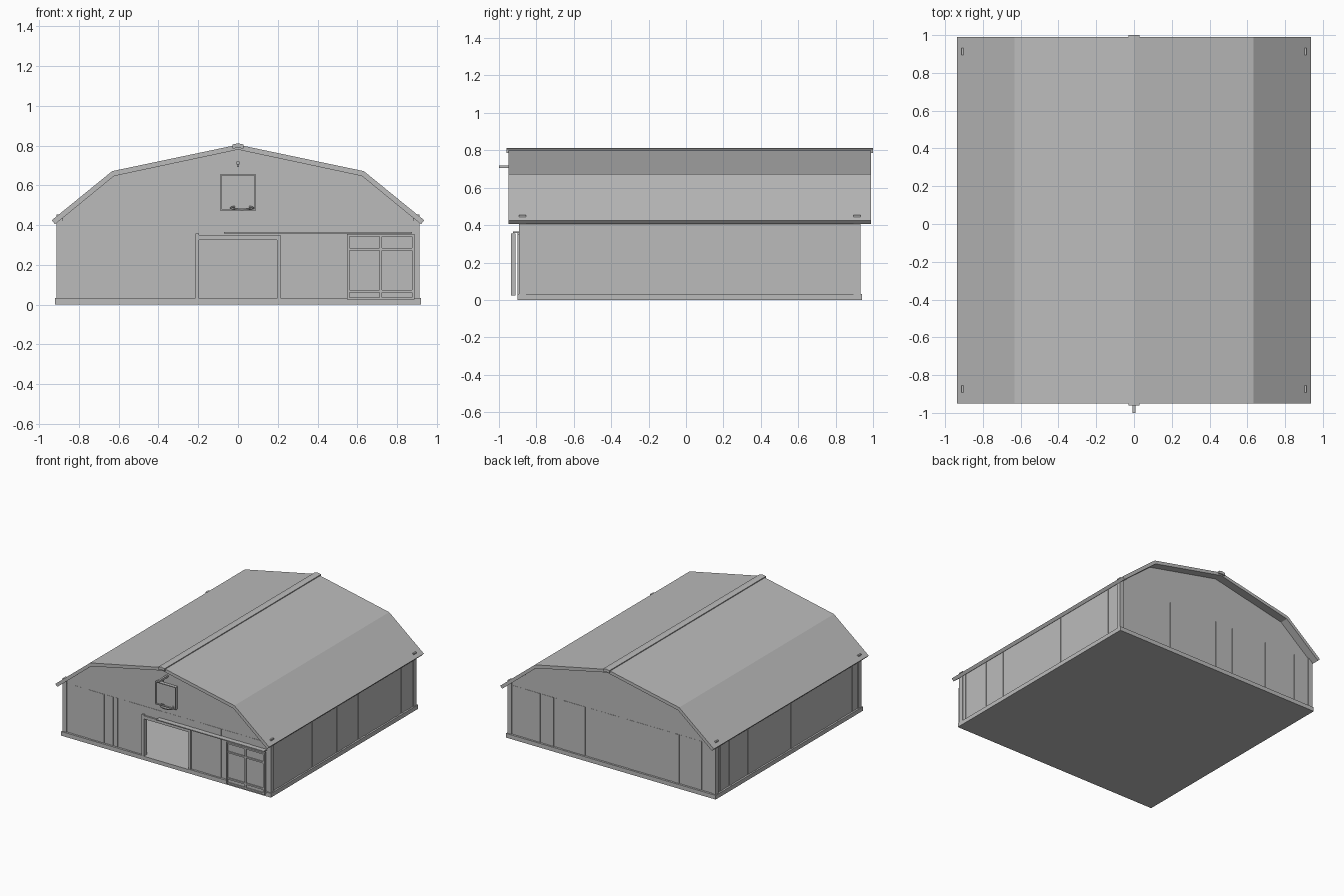
import bpy, bmesh, math, random
from mathutils import Matrix

if "Cube" in bpy.data.objects:
    bpy.data.objects.remove(bpy.data.objects["Cube"])

random.seed(4)
grey = bpy.data.materials.new("plain_grey")
grey.diffuse_color = (0.5, 0.5, 0.5, 1)
grey.use_nodes = True
grey.node_tree.nodes["Principled BSDF"].inputs["Base Color"].default_value = grey.diffuse_color


def finish(name, bm):
    bmesh.ops.recalc_face_normals(bm, faces=bm.faces)
    me = bpy.data.meshes.new(name)
    bm.to_mesh(me)
    bm.free()
    me.materials.append(grey)
    ob = bpy.data.objects.new(name, me)
    bpy.context.collection.objects.link(ob)
    return ob


def boxes(name, items):
    """One object from boxes given as (x0, x1, y0, y1, z0, z1)."""
    bm = bmesh.new()
    for x0, x1, y0, y1, z0, z1 in items:
        m = (Matrix.Translation(((x0 + x1) / 2, (y0 + y1) / 2, (z0 + z1) / 2))
             @ Matrix.Diagonal((x1 - x0, y1 - y0, z1 - z0, 1)))
        bmesh.ops.create_cube(bm, size=1, matrix=m)
    return finish(name, bm)


def prism(name, profile, y0, y1):
    """Extrude an x-z outline along y."""
    bm = bmesh.new()
    f = bm.faces.new([bm.verts.new((x, y0, z)) for x, z in profile])
    ext = bmesh.ops.extrude_face_region(bm, geom=[f])["geom"]
    bmesh.ops.translate(bm, vec=(0, y1 - y0, 0),
                        verts=[v for v in ext if isinstance(v, bmesh.types.BMVert)])
    return finish(name, bm)


def mirrored(right):
    """Complete a right-half outline (ending at the ridge) to both sides."""
    return right + [(-x, z) for x, z in reversed(right) if x > 0]


X, YF, YB, EAVE = 0.905, -0.885, 0.925, 0.42
T = 0.02      # wall thickness

# floor slab and base skirt
boxes("floor", [(-0.905, 0.905, -0.89, 0.93, 0, 0.03)])
boxes("base_skirt", [
    (-0.92, -0.195, -0.902, -0.88, 0, 0.033), (0.195, 0.92, -0.902, -0.88, 0, 0.033),
    (-0.195, 0.195, -0.902, -0.88, 0, 0.03),
    (-0.92, 0.92, 0.92, 0.942, 0, 0.033),
    (-0.92, -0.9, -0.88, 0.92, 0, 0.033), (0.9, 0.92, -0.88, 0.92, 0, 0.033)])


# vertical siding boards, each standing very slightly proud of its neighbour
def siding(a, b, n):
    w = (b - a) / n
    return [(a + i * w, a + (i + 1) * w, random.uniform(0, 0.003)) for i in range(n)]


front = [(a, b, YF - d, YF + T, 0.01, EAVE)
         for lo, hi in ((-X, -0.2), (0.2, X)) for a, b, d in siding(lo, hi, 18)]
front += [(a, b, YF - d, YF + T, 0.33, EAVE) for a, b, d in siding(-0.2, 0.2, 10)]
boxes("front_siding", front)
boxes("back_siding", [(a, b, YB - T, YB + d, 0.01, EAVE) for a, b, d in siding(-X, X, 46)])
for name, s in (("left_siding", -1), ("right_siding", 1)):
    boxes(name, [(min(s * (X - T), s * (X + d)), max(s * (X - T), s * (X + d)),
                  a, b, 0.01, EAVE) for a, b, d in siding(YF + T, YB - T, 46)])

# gable walls under the roof
gable = mirrored([(X, EAVE), (0.63, 0.655), (0, 0.792)])
prism("front_gable", gable, YF, YF + T)
prism("back_gable", gable, YB - T, YB)

# corner posts whose tips poke through the roof
boxes("corner_posts", [(min(s * 0.88, s * 0.914), max(s * 0.88, s * 0.914), y, y + 0.037, 0, 0.453)
                       for s in (-1, 1) for y in (-0.893, 0.896)])

# gambrel roof shell and ridge cap
outer = mirrored([(0.938, 0.424), (0.633, 0.672), (0, 0.805)])
inner = mirrored([(0.92, 0.405), (0.624, 0.647), (0, 0.78)])
prism("roof", outer + inner[::-1], -0.95, 0.99)
prism("ridge_cap", mirrored([(0.028, 0.785), (0.028, 0.806), (0, 0.812)])
      + [(-0.028, 0.785), (0, 0.79)][1:], -0.96, 1.0)

# doorway frame
boxes("door_frame", [(-0.215, -0.195, -0.9, -0.863, 0.03, 0.358),
                     (0.195, 0.215, -0.9, -0.863, 0.03, 0.35),
                     (-0.195, 0.195, -0.9, -0.863, 0.325, 0.35)])

# sliding door on its rail, with raised battens
boxes("door_rail", [(-0.07, 0.875, -0.926, -0.885, 0.358, 0.365)])
boxes("sliding_door", [(0.55, 0.885, -0.925, -0.912, 0.025, 0.355)])
boxes("door_battens",
      [(x, x + 0.012, -0.935, -0.925, 0.025, 0.355) for x in (0.548, 0.712, 0.875)]
      + [(0.548, 0.887, -0.934, -0.925, z, z + 0.012) for z in (0.025, 0.062, 0.272, 0.343)])

# loft hatch with a thin rim
boxes("loft_hatch", [(-0.086, 0.086, -0.9, YF, 0.48, 0.65)])
boxes("hatch_rim", [(-0.09, -0.084, -0.91, YF, 0.475, 0.655), (0.084, 0.09, -0.91, YF, 0.475, 0.655),
                    (-0.084, 0.084, -0.91, YF, 0.475, 0.481), (-0.084, 0.084, -0.91, YF, 0.649, 0.655)])

# ring at the foot of the hatch
bpy.ops.mesh.primitive_torus_add(major_radius=0.055, minor_radius=0.005, major_segments=24,
                                 minor_segments=8, location=(0.02, -0.918, 0.487),
                                 rotation=(math.radians(15), 0, 0))
ring = bpy.context.object
ring.name = "hatch_ring"
ring.scale.y = 0.5
ring.data.materials.append(grey)
bpy.ops.object.shade_smooth_by_angle()

# hoist beam above the hatch
boxes("hoist_beam", [(-0.008, 0.008, -1.0, YF, 0.705, 0.72), (-0.006, 0.006, -0.95, -0.935, 0.692, 0.705)])
